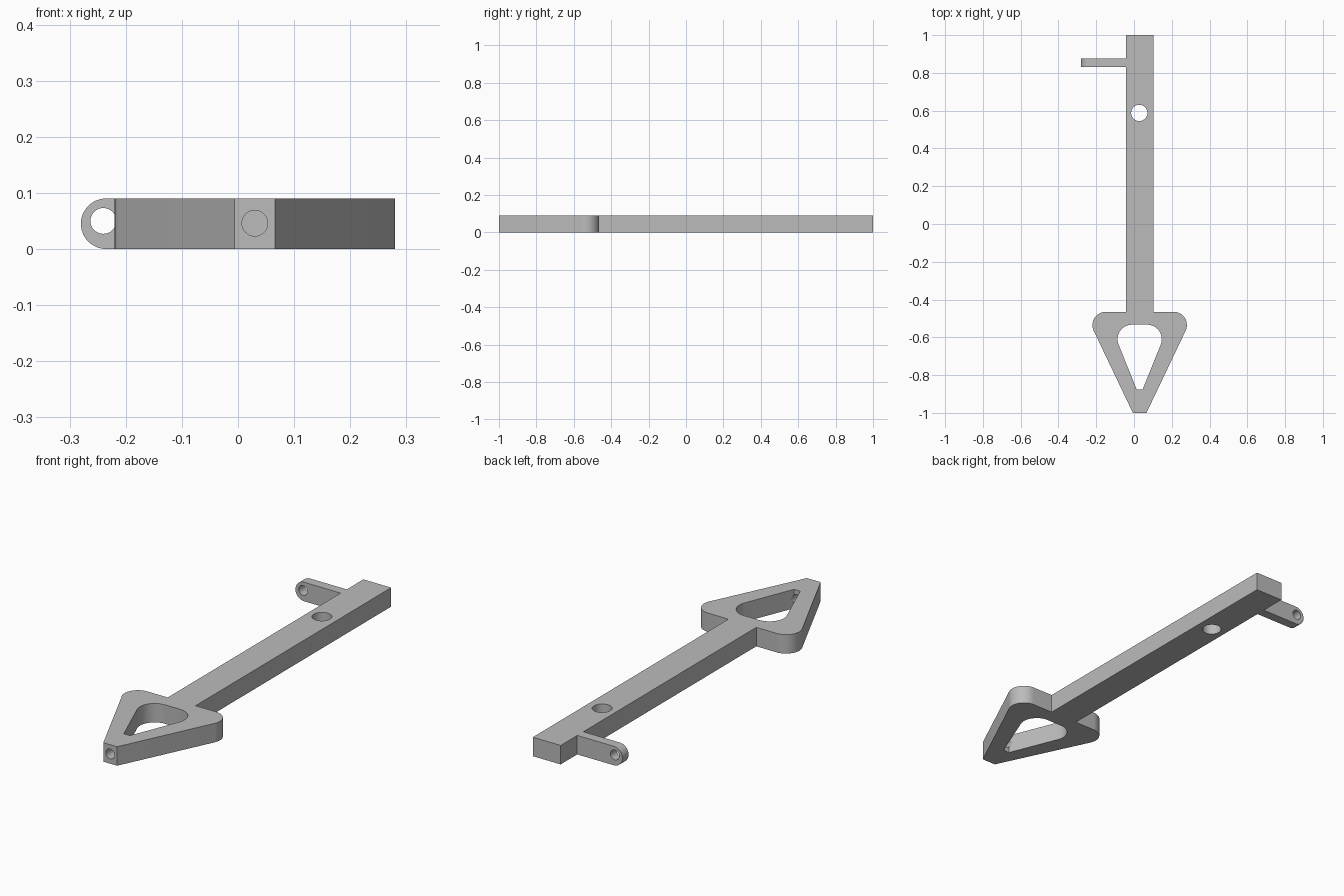
import bpy
import bmesh
from math import cos, sin, radians

if "Cube" in bpy.data.objects:
    bpy.data.objects.remove(bpy.data.objects["Cube"])

AXIS_X = 0.03    # centre line of the shaft and head
HEIGHT = 0.09

grey = bpy.data.materials.new("plain grey")
grey.use_nodes = True
colour = (0.5, 0.5, 0.5, 1)
grey.diffuse_color = colour
grey.node_tree.nodes["Principled BSDF"].inputs["Base Color"].default_value = colour


def arc(cx, cy, r, start, end, steps=16):
    angles = [radians(start + (end - start) * i / steps) for i in range(steps + 1)]
    return [(cx + r * cos(a), cy + r * sin(a)) for a in angles]


def circle(cx, cy, r):
    return arc(cx, cy, r, 0, 360, 40)[:-1]


def mirrored(half):
    """Close a right-hand half profile across the centre line."""
    right = [(AXIS_X + u, y) for u, y in half]
    left = [(AXIS_X - u, y) for u, y in reversed(half)]
    return right + left


def prism(name, profile, low, high, upright=False):
    """Extrude a profile along z, or along y when upright."""
    bm = bmesh.new()
    corners = [(a, low, b) if upright else (a, b, low) for a, b in profile]
    face = bm.faces.new([bm.verts.new(c) for c in corners])
    extruded = bmesh.ops.extrude_face_region(bm, geom=[face])["geom"]
    shift = (0, high - low, 0) if upright else (0, 0, high - low)
    verts = [g for g in extruded if isinstance(g, bmesh.types.BMVert)]
    bmesh.ops.translate(bm, verts=verts, vec=shift)
    bmesh.ops.recalc_face_normals(bm, faces=bm.faces)
    mesh = bpy.data.meshes.new(name)
    bm.to_mesh(mesh)
    bm.free()
    mesh.materials.append(grey)
    obj = bpy.data.objects.new(name, mesh)
    bpy.context.collection.objects.link(obj)
    return obj


def cut(obj, cutters):
    """Subtract the cutters, keep the result and discard them."""
    for cutter in cutters:
        cutter.hide_render = True
        mod = obj.modifiers.new(cutter.name, "BOOLEAN")
        mod.operation = "DIFFERENCE"
        mod.solver = "EXACT"
        mod.object = cutter
    graph = bpy.context.evaluated_depsgraph_get()
    mesh = bpy.data.meshes.new_from_object(obj.evaluated_get(graph))
    obj.modifiers.clear()
    obj.data = mesh
    for cutter in cutters:
        bpy.data.objects.remove(cutter)


# Shaft and arrow head in one outline
head_half = [(0.036, -1)] + arc(0.18, -0.535, 0.07, -25, 90)
body = prism("shaft_and_head", mirrored(head_half + [(0.073, -0.465), (0.073, 1)]), 0, HEIGHT)

# Head window, shaft hole and tip bore
window_half = [(0.016, -0.875)] + arc(0.04, -0.61, 0.077, -22, 90)
cut(body, [
    prism("head_window", mirrored(window_half), -0.1, 0.2),
    prism("shaft_hole", circle(AXIS_X - 0.002, 0.588, 0.043), -0.1, 0.2),
    prism("tip_bore", circle(AXIS_X, 0.046, 0.023), -1.1, -0.8, upright=True),
])

# Side lug with a round end and an eye
lug_profile = arc(-0.235, HEIGHT / 2, HEIGHT / 2, 90, 270, 24) + [(-0.043, 0), (-0.043, HEIGHT)]
lug = prism("side_lug", lug_profile, 0.83, 0.876, upright=True)
cut(lug, [prism("lug_eye", circle(-0.24, 0.05, 0.023), 0.7, 1, upright=True)])

# Smooth the round walls, keep the corners sharp
for obj in bpy.context.view_layer.objects:
    obj.select_set(obj in (body, lug))
bpy.context.view_layer.objects.active = body
bpy.ops.object.shade_smooth_by_angle(angle=radians(20))
